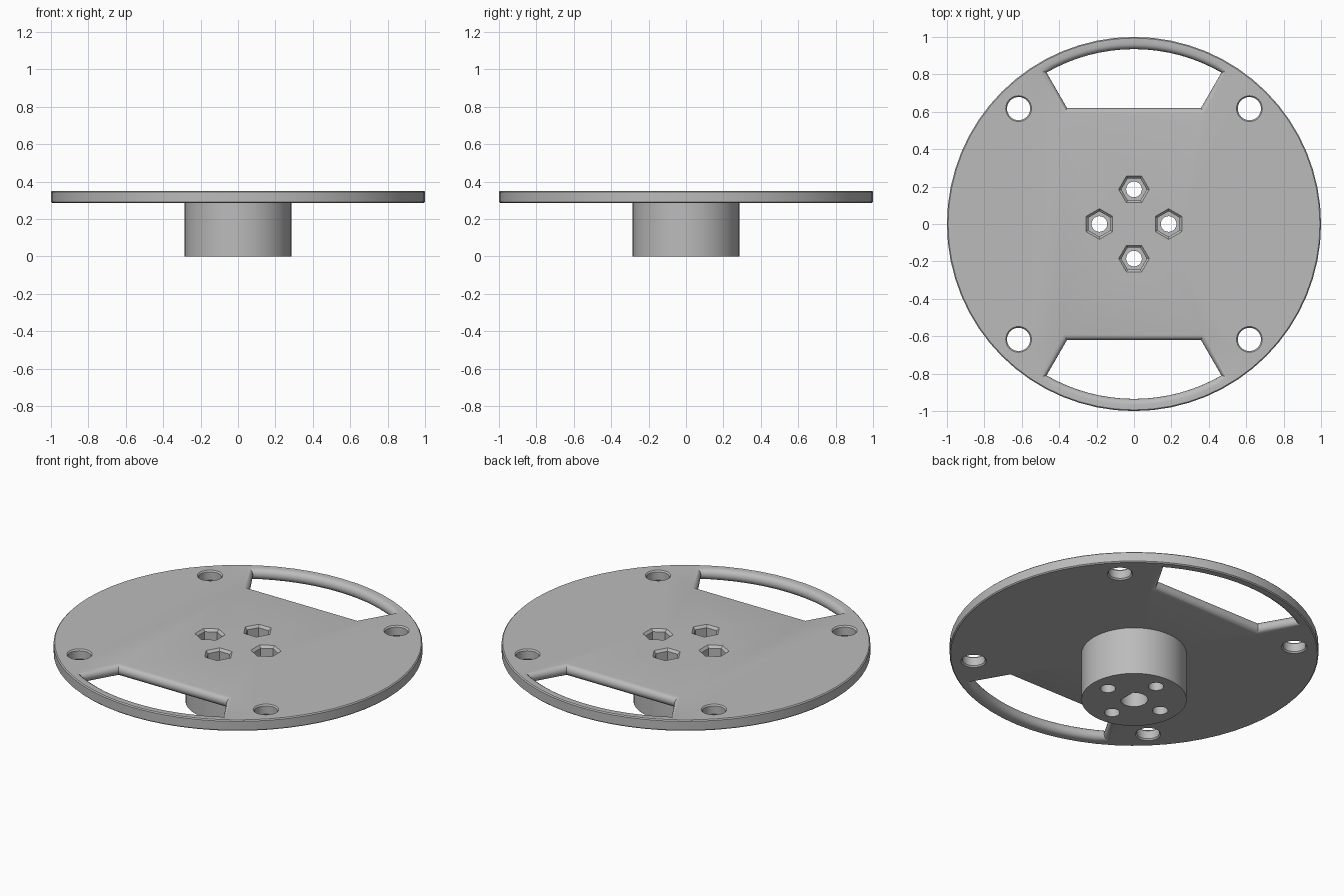
import bpy
import bmesh
from math import sin, cos, pi, asin, sqrt, radians

cube = bpy.data.objects.get("Cube")
if cube:
    bpy.data.objects.remove(cube)

grey = bpy.data.materials.new("plain grey")
grey.use_nodes = True
colour = (0.5, 0.5, 0.5, 1)
grey.diffuse_color = colour
grey.node_tree.nodes["Principled BSDF"].inputs["Base Color"].default_value = colour

BOTTOM, TOP = 0.285, 0.35
MID, HALF = (BOTTOM + TOP) / 2, (TOP - BOTTOM) / 2
OVER = 0.02


def loft(name, layers):
    """Closed solid through a stack of (z, outline) layers."""
    bm = bmesh.new()
    rings = [[bm.verts.new((x, y, z)) for x, y in pts] for z, pts in layers]
    for a, b in zip(rings, rings[1:]):
        for i in range(len(a)):
            j = (i + 1) % len(a)
            bm.faces.new((a[i], a[j], b[j], b[i]))
    bm.faces.new(rings[0][::-1])
    bm.faces.new(rings[-1])
    bmesh.ops.recalc_face_normals(bm, faces=bm.faces)
    mesh = bpy.data.meshes.new(name)
    bm.to_mesh(mesh)
    bm.free()
    mesh.materials.append(grey)
    ob = bpy.data.objects.new(name, mesh)
    bpy.context.collection.objects.link(ob)
    return ob


def circle(r, n=32, cx=0, cy=0, turn=0):
    return [(cx + r * cos(turn + 2 * pi * i / n), cy + r * sin(turn + 2 * pi * i / n))
            for i in range(n)]


def slot_outline(d, side):
    """Window between two radial edges, a chord and the rim, grown by d."""
    y = 0.62 - d
    x = (d + 0.5 * y) / sin(radians(60))
    r = 0.935 + d
    start = radians(60) - asin(d / r)
    sweep = pi - 2 * start
    pts = [(-x, y), (x, y)]
    pts += [(r * cos(start + sweep * i / 16), r * sin(start + sweep * i / 16))
            for i in range(17)]
    return [(px * side, py * side) for px, py in pts]


# Wheel plate with its hub
edge = 0.006
wheel = loft("wheel_plate_and_hub", [
    (0, circle(0.285, 64)), (BOTTOM, circle(0.285, 64)),
    (BOTTOM, circle(1 - edge, 64)), (BOTTOM + edge, circle(1, 64)),
    (TOP - edge, circle(1, 64)), (TOP, circle(1 - edge, 64))])

cutters = []

# Two rim windows with rounded edges
fillet = 0.03
for side in (1, -1):
    layers = [(BOTTOM - OVER, slot_outline(fillet, side))]
    for i in range(9):
        a = -pi / 2 + pi * i / 8
        layers.append((MID + HALF * sin(a), slot_outline(fillet * (1 - cos(a)), side)))
    layers.append((TOP + OVER, slot_outline(fillet, side)))
    cutters.append(loft("window_cutter", layers))

# Four outer bolt holes with chamfered mouths
for sx in (1, -1):
    for sy in (1, -1):
        c = (32, 0.617 * sx, 0.617 * sy)
        wide, narrow = circle(0.069, *c), circle(0.062, *c)
        cutters.append(loft("bolt_hole_cutter", [
            (BOTTOM - OVER, wide), (BOTTOM, wide), (BOTTOM + 0.008, narrow),
            (TOP - 0.008, narrow), (TOP, wide), (TOP + OVER, wide)]))

# Four hub screws: hexagonal nut pocket above, round hole below
for k in range(4):
    a = k * pi / 2
    x, y = 0.185 * cos(a), 0.185 * sin(a)
    turn = a + pi / 2
    wide, narrow = circle(0.082, 6, x, y, turn), circle(0.068, 6, x, y, turn)
    cutters.append(loft("nut_pocket_cutter", [
        (0.2, narrow), (TOP - 0.014, narrow), (TOP, wide), (TOP + OVER, wide)]))
    cutters.append(loft("screw_hole_cutter", [
        (-OVER, circle(0.042, 24, x, y)), (0.25, circle(0.042, 24, x, y))]))

# Blind shaft socket with one flat side
flat = [(min(x, 0.053), y) for x, y in circle(0.075, 32)]
socket = [p for p in flat if p[0] < 0.053]
h = sqrt(0.075 ** 2 - 0.053 ** 2)
half = [p for p in socket if p[1] >= 0]
socket = [(0.053, -h), (0.053, h)] + half + [p for p in socket if p[1] < 0]
cutters.append(loft("shaft_socket_cutter", [(-OVER, socket), (0.25, socket)]))

# Cut all openings and bake the result
for c in cutters:
    mod = wheel.modifiers.new(c.name, "BOOLEAN")
    mod.operation = "DIFFERENCE"
    mod.solver = "EXACT"
    mod.object = c
bpy.context.view_layer.update()
graph = bpy.context.evaluated_depsgraph_get()
baked = bpy.data.meshes.new_from_object(wheel.evaluated_get(graph))
wheel.modifiers.clear()
wheel.data = baked
for c in cutters:
    bpy.data.objects.remove(c)

bpy.ops.object.select_all(action="DESELECT")
wheel.select_set(True)
bpy.context.view_layer.objects.active = wheel
bpy.ops.object.shade_smooth_by_angle(angle=radians(30))
